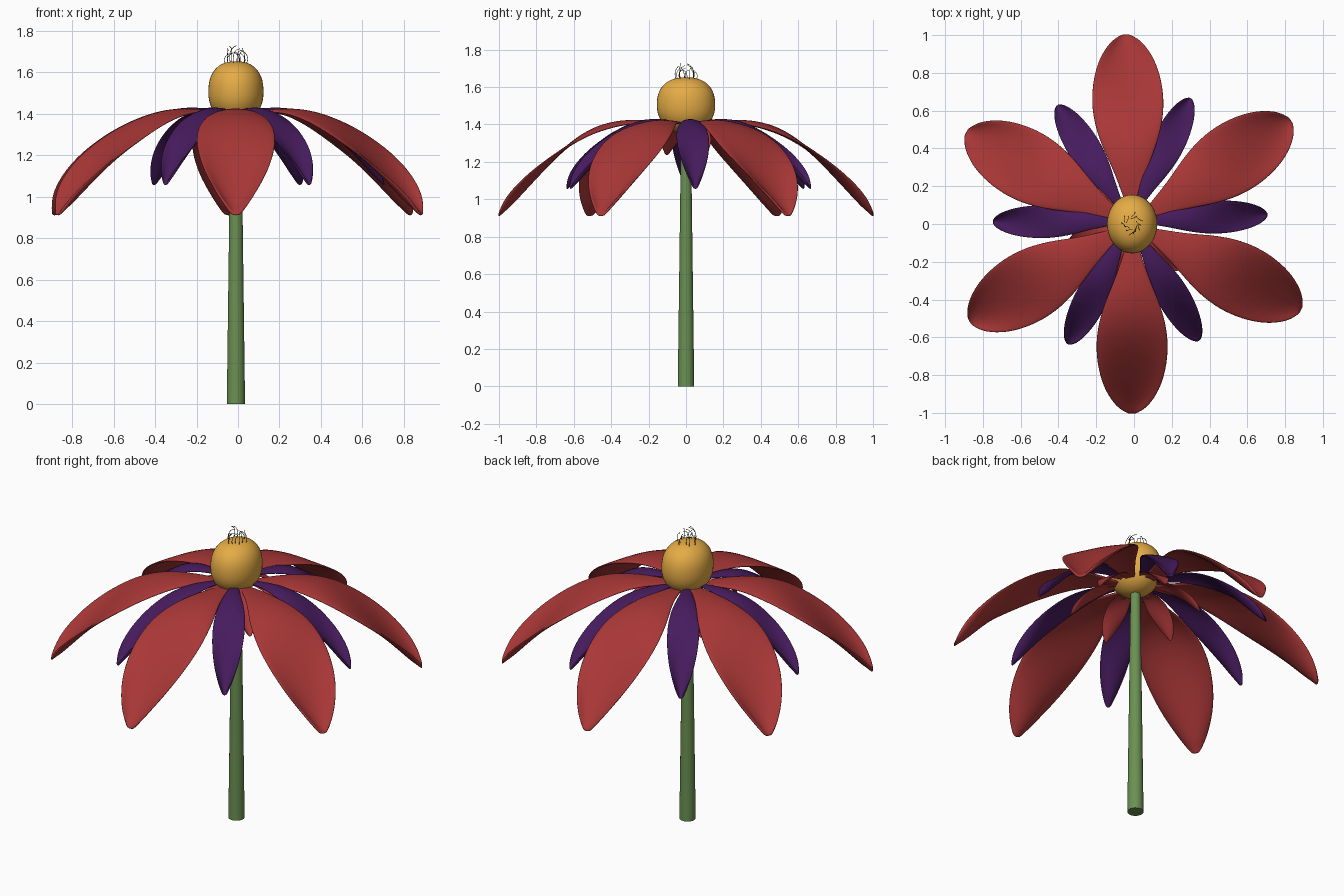
import bpy, bmesh, math, random
from mathutils import Vector

cube = bpy.data.objects.get("Cube")
if cube:
    bpy.data.objects.remove(cube, do_unlink=True)
random.seed(4)
CX = -0.01


def material(name, rgb):
    m = bpy.data.materials.new(name)
    m.use_nodes = True
    m.diffuse_color = (*rgb, 1)
    bsdf = next(n for n in m.node_tree.nodes if n.type == 'BSDF_PRINCIPLED')
    bsdf.inputs["Base Color"].default_value = (*rgb, 1)
    bsdf.inputs["Roughness"].default_value = 0.7
    return m


red = material("petal red", (0.40, 0.038, 0.038))
purple = material("petal purple", (0.062, 0.011, 0.11))
gold = material("head gold", (0.78, 0.41, 0.06))
green = material("stem green", (0.145, 0.28, 0.085))
brown = material("stamen brown", (0.16, 0.11, 0.03))


def add_object(name, data, mat, loc=(0, 0, 0)):
    ob = bpy.data.objects.new(name, data)
    bpy.context.collection.objects.link(ob)
    ob.location = loc
    if mat.name not in data.materials:
        data.materials.append(mat)
    return ob


def finish(bm, name):
    bmesh.ops.recalc_face_normals(bm, faces=bm.faces)
    for f in bm.faces:
        f.smooth = True
    me = bpy.data.meshes.new(name)
    bm.to_mesh(me)
    bm.free()
    return me


# Petal stations: distance out, half width, rim height, trough depth
# (arched near the base, spooned towards the tip)
STATIONS = [
    (0.09, 0.025, 0.00, 0.00), (0.20, 0.060, 0.005, -0.005),
    (0.30, 0.095, 0.00, -0.015), (0.40, 0.140, -0.02, -0.025),
    (0.52, 0.180, -0.06, -0.025), (0.65, 0.196, -0.13, 0.00),
    (0.78, 0.180, -0.215, 0.05), (0.88, 0.145, -0.30, 0.075),
    (0.95, 0.098, -0.375, 0.075), (0.985, 0.058, -0.435, 0.04),
    (1.003, 0.02, -0.49, 0.005)]
COLUMNS = 6


def petal_mesh(name, length, width):
    bm = bmesh.new()
    rows = []
    for r, w, z, trough in STATIONS:
        row = []
        for i in range(COLUMNS + 1):
            u = 2 * i / COLUMNS - 1
            row.append(bm.verts.new((r * length, u * w * width,
                                     (z - trough * (1 - u * u)) * length)))
        rows.append(row)
    for a, b in zip(rows, rows[1:]):
        for i in range(COLUMNS):
            bm.faces.new((a[i], b[i], b[i + 1], a[i + 1]))
    return finish(bm, name)


def petal_ring(name, length, width, mat, angles, centre):
    me = petal_mesh(name, length, width)
    for i, angle in enumerate(angles):
        ob = add_object(f"{name}_{i + 1}", me, mat, centre)
        ob.rotation_euler.z = math.radians(angle)
        solid = ob.modifiers.new("thickness", 'SOLIDIFY')
        solid.thickness = 0.014 * length
        solid.offset = 0
        sub = ob.modifiers.new("smooth", 'SUBSURF')
        sub.levels = sub.render_levels = 2


petal_ring("red_petal", 1.0, 1.0, red, (33, 92, 151, 211, 270, 333), (CX, 0, 1.405))
petal_ring("purple_petal", 0.725, 0.46, purple, (3, 64, 122, 180, 243, 300),
           (CX - 0.01, 0.012, 1.415))
petal_ring("small_sepal", 0.35, 0.32, red, range(17, 360, 60), (CX, 0, 1.41))

# Tapered stem
bm = bmesh.new()
bmesh.ops.create_cone(bm, cap_ends=True, segments=32, radius1=0.044,
                      radius2=0.026, depth=1.4)
stem = add_object("stem", finish(bm, "stem"), green, (CX, 0, 0.7))
bpy.context.view_layer.objects.active = stem
stem.select_set(True)
bpy.ops.object.shade_smooth_by_angle()

# Egg-shaped seed head with a slightly flattened crown
bm = bmesh.new()
bmesh.ops.create_uvsphere(bm, u_segments=40, v_segments=24, radius=1)
for v in bm.verts:
    power = 2.4 if v.co.z > 0 else 2.1
    side = math.hypot(v.co.x, v.co.y)
    v.co /= (side ** power + abs(v.co.z) ** power) ** (1 / power)
    v.co = Vector((v.co.x * 0.133, v.co.y * 0.156, v.co.z * 0.15))
add_object("seed_head", finish(bm, "seed_head"), gold, (CX, 0, 1.502))

# Fine, uneven hooked stamens in a swirling ring
curve = bpy.data.curves.new("stamens", 'CURVE')
curve.dimensions = '3D'
curve.bevel_depth = 0.0015
curve.bevel_resolution = 1
curve.resolution_u = 6
for i in range(13):
    a = 2 * math.pi * i / 13 + random.uniform(-0.2, 0.2)
    out = Vector((math.cos(a), math.sin(a), 0))
    around = Vector((-out.y, out.x, 0))
    up = Vector((0, 0, random.uniform(0.045, 0.09)))
    lean = around * random.uniform(0.01, 0.03)
    base = out * random.uniform(0.035, 0.058) + Vector((0, 0, 1.635))
    points = [base, base + up * 0.6 + out * 0.005,
              base + up - out * 0.01 + lean * 0.4,
              base + up * 1.1 - out * 0.02 + lean]
    spline = curve.splines.new('BEZIER')
    spline.bezier_points.add(len(points) - 1)
    for bp, p in zip(spline.bezier_points, points):
        bp.co = p
        bp.handle_left_type = bp.handle_right_type = 'AUTO'
add_object("stamens", curve, brown, (CX, 0, 0))
